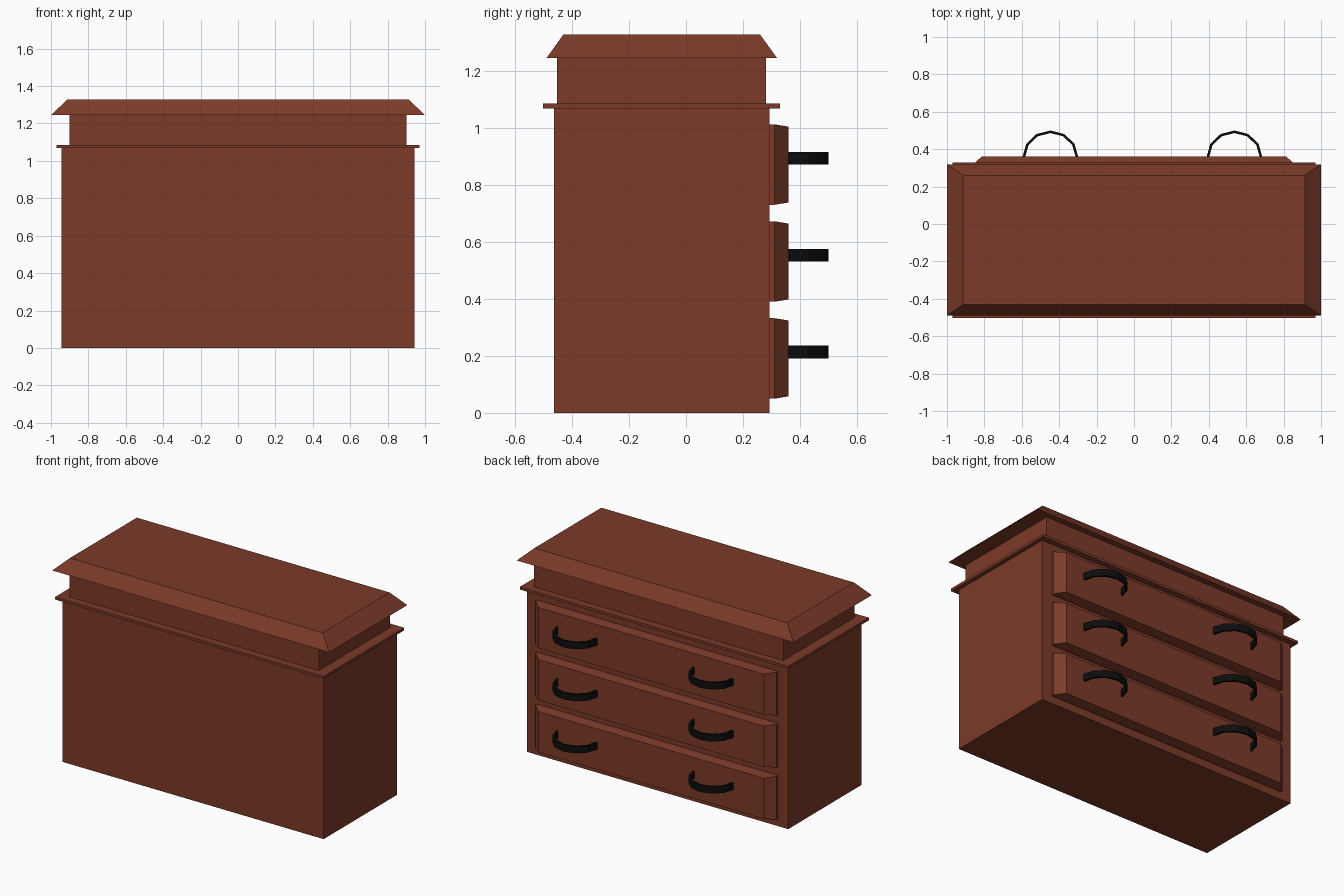
import bpy, bmesh, math

if "Cube" in bpy.data.objects:
    bpy.data.objects.remove(bpy.data.objects["Cube"])


def material(name, color):
    m = bpy.data.materials.new(name)
    m.diffuse_color = color
    m.use_nodes = True
    m.node_tree.nodes["Principled BSDF"].inputs["Base Color"].default_value = m.diffuse_color
    return m


WOOD = material("brown_wood", (0.2, 0.043, 0.022, 1))
BLACK = material("black_metal", (0.004, 0.004, 0.004, 1))


def loft(name, rings, mat):
    """Skin a list of equal-length vertex rings and cap both ends."""
    bm = bmesh.new()
    loops = [[bm.verts.new(p) for p in ring] for ring in rings]
    n = len(loops[0])
    for a, b in zip(loops, loops[1:]):
        for i in range(n):
            j = (i + 1) % n
            bm.faces.new((a[i], a[j], b[j], b[i]))
    bm.faces.new(loops[0])
    bm.faces.new(loops[-1])
    bmesh.ops.recalc_face_normals(bm, faces=bm.faces)
    me = bpy.data.meshes.new(name)
    bm.to_mesh(me)
    bm.free()
    me.materials.append(mat)
    ob = bpy.data.objects.new(name, me)
    bpy.context.collection.objects.link(ob)
    return ob


def slab(x, y0, y1, z):
    return [(-x, y0, z), (x, y0, z), (x, y1, z), (-x, y1, z)]


def panel(x, z0, z1, y):
    return [(-x, y, z0), (x, y, z0), (x, y, z1), (-x, y, z1)]


# Carcass, thin ledge, neck and bevelled top
loft("cabinet_body", [slab(0.943, -0.463, 0.292, 0), slab(0.943, -0.463, 0.292, 1.068)], WOOD)
loft("ledge", [slab(0.97, -0.502, 0.33, 1.068), slab(0.97, -0.502, 0.33, 1.085)], WOOD)
loft("neck", [slab(0.90, -0.452, 0.281, 1.085), slab(0.90, -0.452, 0.281, 1.245)], WOOD)
loft("top", [slab(1.0, -0.489, 0.319, 1.245), slab(0.913, -0.43, 0.26, 1.327)], WOOD)


def handle(name, cx, cz):
    # Half ring of flat bar, six segments
    rings = []
    h, t = 0.0225, 0.007
    for i in range(7):
        a = math.pi * i / 6
        c, s = math.cos(a), math.sin(a)
        ring = []
        for dr, dz in ((-t, -h), (t, -h), (t, h), (-t, h)):
            ring.append((cx + (0.142 + dr) * c, 0.358 + (0.135 + dr) * s, cz + dz))
        rings.append(ring)
    loft(name, rings, BLACK)


# Three drawers, each with a chamfered front and two handles
for k in range(3):
    z = 0.05 + 0.34 * k
    loft(f"drawer_{k + 1}", [
        panel(0.87, z, z + 0.282, 0.285),
        panel(0.87, z, z + 0.282, 0.31),
        panel(0.815, z + 0.008, z + 0.274, 0.36)], WOOD)
    for side, cx in (("left", -0.447), ("right", 0.537)):
        handle(f"handle_{k + 1}_{side}", cx, z + 0.163)
